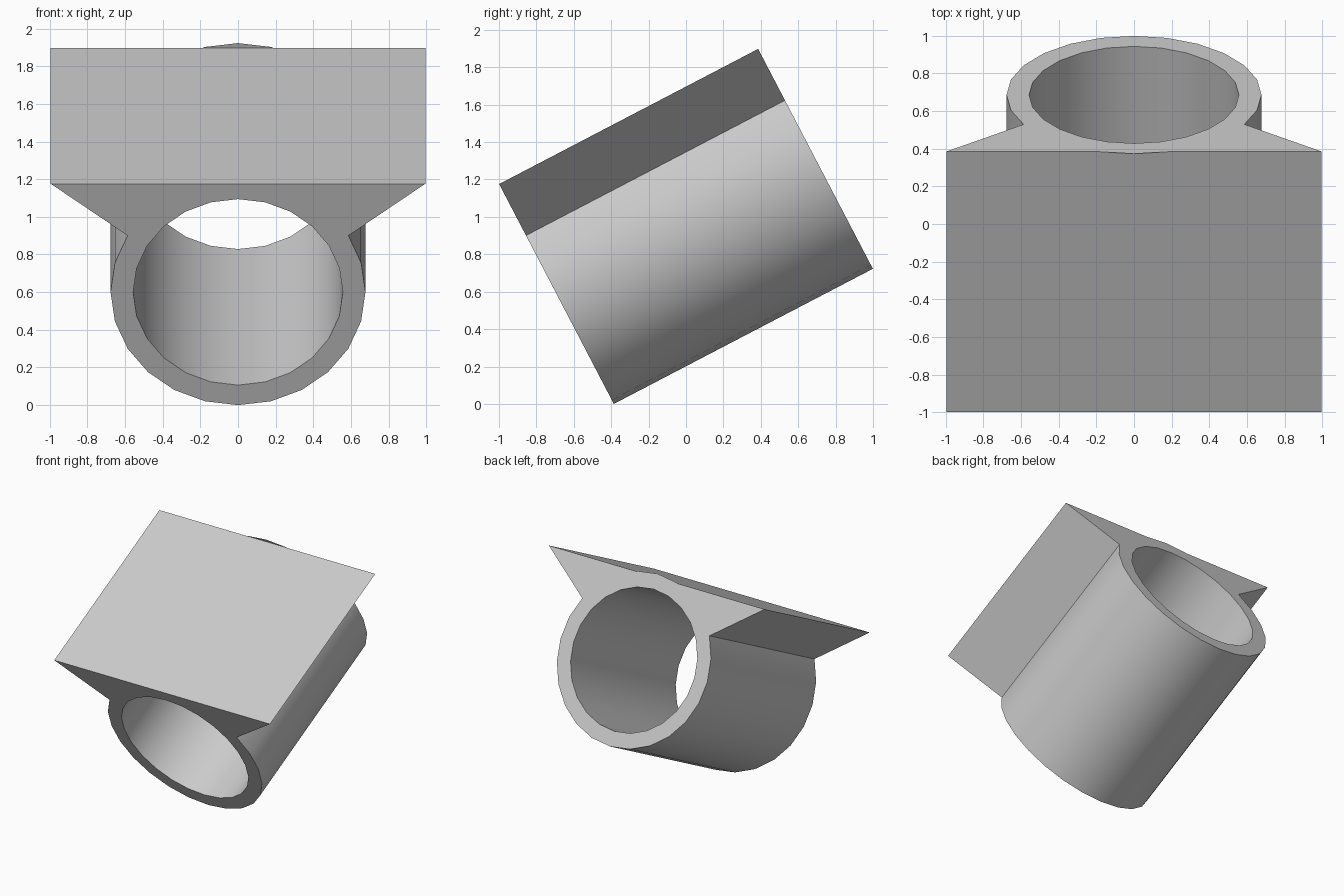
import bpy, bmesh, math

cube = bpy.data.objects.get("Cube")
if cube:
    bpy.data.objects.remove(cube, do_unlink=True)

SIDES = 24
OUTER, BORE = 0.677, 0.557      # tube radii
LENGTH = 1.562                  # along the tube axis
PLATE_TOP, PLATE_HALF = 0.649, 0.995
TILT = math.radians(27.55)

grey = bpy.data.materials.new("plain_grey")
grey.use_nodes = True
colour = (0.6, 0.6, 0.6, 1)
grey.diffuse_color = colour
grey.node_tree.nodes["Principled BSDF"].inputs["Base Color"].default_value = colour


def on_circle(radius, step):
    a = 2 * math.pi * step / SIDES
    return radius * math.cos(a), radius * math.sin(a)


def ring(bm, points, y):
    return [bm.verts.new((x, y, z)) for x, z in points]


def add_object(name, bm):
    mesh = bpy.data.meshes.new(name)
    bm.to_mesh(mesh)
    bm.free()
    mesh.materials.append(grey)
    obj = bpy.data.objects.new(name, mesh)
    bpy.context.collection.objects.link(obj)
    # Tilt the part and rest its lowest edge on the ground
    middle = (PLATE_TOP - OUTER) / 2
    obj.rotation_euler.x = TILT
    obj.location = (0, middle * math.sin(TILT),
                    LENGTH / 2 * math.sin(TILT) + OUTER * math.cos(TILT))
    return obj


# Tube with a flat-topped flared plate, as one cross-section with a round bore
outline = [(-PLATE_HALF, PLATE_TOP)]
outline += [on_circle(OUTER, s) for s in range(10, 27)]
outline += [(PLATE_HALF, PLATE_TOP)]
bore = [on_circle(BORE, s) for s in range(SIDES)]

bm = bmesh.new()
caps = {-1: [], 1: []}
for loop in (outline, bore):
    rings = {end: ring(bm, loop, end * LENGTH / 2) for end in caps}
    count = len(loop)
    for i in range(count):
        j = (i + 1) % count
        bm.faces.new((rings[-1][i], rings[-1][j], rings[1][j], rings[1][i]))
        for end in caps:
            caps[end].append(bm.edges.get((rings[end][i], rings[end][j])))
for edges in caps.values():
    bmesh.ops.triangle_fill(bm, use_beauty=True, edges=edges)
bmesh.ops.recalc_face_normals(bm, faces=bm.faces)
holder = add_object("tube_with_plate", bm)

# Thin lip where the rear tube rim rises above the plate
shoulder = on_circle(OUTER, 5)
lower = on_circle(OUTER, 4)
t = (PLATE_TOP - shoulder[1]) / (lower[1] - shoulder[1])
foot = shoulder[0] + t * (lower[0] - shoulder[0])
bm = bmesh.new()
lip = [(foot, PLATE_TOP), (-foot, PLATE_TOP), (-shoulder[0], shoulder[1]),
       (0, OUTER), shoulder]
bm.faces.new(ring(bm, lip, LENGTH / 2))
bm.normal_update()
for face in bm.faces:
    if face.normal.y < 0:
        face.normal_flip()
add_object("rear_rim_lip", bm)

# Smooth the round walls, keep the edges crisp
bpy.ops.object.select_all(action='DESELECT')
holder.select_set(True)
bpy.context.view_layer.objects.active = holder
bpy.ops.object.shade_smooth_by_angle(angle=math.radians(30))
